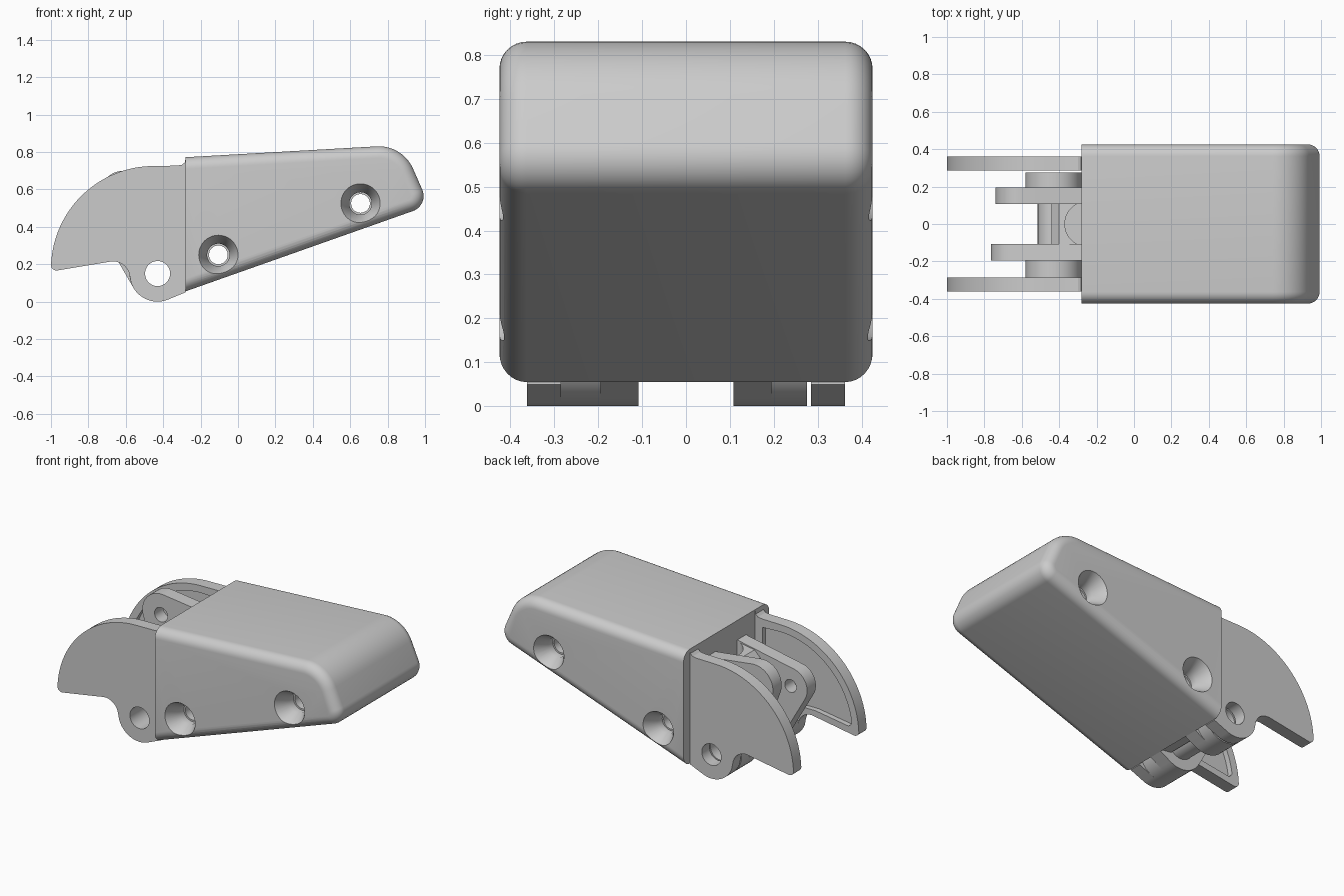
import bpy, bmesh, math
from mathutils import Vector
from mathutils.geometry import convex_hull_2d

cube = bpy.data.objects.get("Cube")
if cube:
    bpy.data.objects.remove(cube, do_unlink=True)

grey = bpy.data.materials.new("plain grey")
grey.use_nodes = True
COLOUR = (0.6, 0.6, 0.6, 1)
grey.diffuse_color = COLOUR
grey.node_tree.nodes["Principled BSDF"].inputs["Base Color"].default_value = COLOUR


def arc(cx, cz, r, a, b, n=32):
    """Points on an arc in the side plane, angles in degrees."""
    angles = [math.radians(a + (b - a) * i / n) for i in range(n + 1)]
    return [(cx + r * math.cos(t), cz + r * math.sin(t)) for t in angles]


def circle(cx, cz, r, n=48):
    return arc(cx, cz, r, 0, 360, n)[:-1]


def fillet(before, corner, after, r, n=10):
    """Round one profile corner with a true arc."""
    p, a, b = Vector(corner), Vector(before), Vector(after)
    u, v = (a - p).normalized(), (b - p).normalized()
    half = u.angle(v) / 2
    centre = p + (u + v).normalized() * (r / math.sin(half))
    start = p + u * (r / math.tan(half)) - centre
    end = p + v * (r / math.tan(half)) - centre
    points = []
    for i in range(n + 1):
        spoke = start.lerp(end, i / n).normalized() * r
        points.append(tuple(centre + spoke))
    return points


def hull(points):
    return [points[i] for i in convex_hull_2d(points)]


def prism(name, profile, y0, y1, bevel=0, open_x=None):
    """Extrude a side profile along y, optionally rounding both rims."""
    bm = bmesh.new()
    face = bm.faces.new([bm.verts.new((x, y0, z)) for x, z in profile])
    out = bmesh.ops.extrude_face_region(bm, geom=[face])
    for v in out["geom"]:
        if isinstance(v, bmesh.types.BMVert):
            v.co.y = y1
    bmesh.ops.recalc_face_normals(bm, faces=bm.faces)
    if bevel:
        rim = [e for e in bm.edges
               if abs(e.verts[0].co.y - e.verts[1].co.y) < 1e-5
               and not all(abs(v.co.x - open_x) < 1e-4 for v in e.verts)]
        bmesh.ops.bevel(bm, geom=rim, offset=bevel, segments=8,
                        profile=0.5, affect='EDGES', clamp_overlap=False)
    mesh = bpy.data.meshes.new(name)
    bm.to_mesh(mesh)
    bm.free()
    mesh.materials.append(grey)
    ob = bpy.data.objects.new(name, mesh)
    bpy.context.collection.objects.link(ob)
    return ob


def lathe_cutter(x, z, rings):
    """Round cutter along y from (y, radius) rings."""
    bm = bmesh.new()
    loops = [[bm.verts.new((px, y, pz)) for px, pz in circle(x, z, r)] for y, r in rings]
    n = len(loops[0])
    for a, b in zip(loops, loops[1:]):
        for i in range(n):
            bm.faces.new((a[i], a[(i + 1) % n], b[(i + 1) % n], b[i]))
    bm.faces.new(loops[0])
    bm.faces.new(loops[-1])
    bmesh.ops.recalc_face_normals(bm, faces=bm.faces)
    mesh = bpy.data.meshes.new("cutter")
    bm.to_mesh(mesh)
    bm.free()
    ob = bpy.data.objects.new("cutter", mesh)
    bpy.context.collection.objects.link(ob)
    return ob


def cut(ob, cutter):
    """Subtract the cutter for good and remove it."""
    cutter.hide_render = True
    mod = ob.modifiers.new("cut", 'BOOLEAN')
    mod.operation, mod.solver, mod.object = 'DIFFERENCE', 'EXACT', cutter
    bpy.context.view_layer.update()
    mesh = bpy.data.meshes.new_from_object(
        ob.evaluated_get(bpy.context.evaluated_depsgraph_get()))
    ob.modifiers.clear()
    ob.data = mesh
    mesh.materials.clear()
    mesh.materials.append(grey)
    bpy.data.objects.remove(cutter, do_unlink=True)


def drill(ob, x, z, r):
    cut(ob, lathe_cutter(x, z, [(-1, r), (1, r)]))


parts = []
BACK = -0.28
PIN = (-0.43, 0.15)
PIN_HOLE = 0.067

# Housing: tapered rounded block with countersunk cross holes
base, crown, tip, top = (BACK, 0.055), (0.88, 0.838), (1.022, 0.515), (BACK, 0.772)
outline = [base] + fillet(base, tip, crown, 0.085) + fillet(tip, crown, top, 0.2) + [top]
housing = prism("housing", outline, -0.425, 0.425, 0.062, BACK)
for x, z in ((-0.105, 0.25), (0.655, 0.525)):
    cut(housing, lathe_cutter(x, z, [(-0.45, 0.12), (-0.425, 0.105), (-0.345, 0.06),
                                     (-0.30, 0.06), (-0.30, 0.05), (0.30, 0.05),
                                     (0.30, 0.06), (0.345, 0.06), (0.425, 0.105),
                                     (0.45, 0.12)]))
parts.append(housing)

# Side guards: curved fins with a shallow pocket on the inner face
heel, notch, shelf = (-1.005, 0.16), (-0.60, 0.228), (-0.565, 0.08)
fin = [(BACK, 0.77), (-0.284, 0.745), (-0.30, 0.731), (-0.33, 0.727)]
fin += arc(-0.45, 0.175, 0.55, 90, 177)
fin += fillet(fin[-1], heel, notch, 0.03)
fin += fillet(heel, notch, shelf, 0.09)
fin += arc(*PIN, 0.15, 200, 290) + [(BACK, 0.05)]
pocket = [(-0.33, 0.675)] + arc(-0.45, 0.175, 0.505, 90, 173)
pocket += [(-0.93, 0.215), (-0.70, 0.25), (-0.62, 0.25)]
pocket += arc(*PIN, 0.185, 150, 60, 12) + [(-0.33, 0.33)]
for side, name in ((-1, "front_guard"), (1, "back_guard")):
    guard = prism(name, fin, side * 0.285, side * 0.362)
    cut(guard, prism("pocket", pocket, side * 0.27, side * 0.318))
    drill(guard, *PIN, PIN_HOLE)
    parts.append(guard)

# Inner arms: rounded lever plates running from the pin to an upper eye
for name, eye, r, hole, high, y0, y1 in (
        ("back_arm", (-0.61, 0.57), 0.13, 0.045, 0.66, 0.108, 0.195),
        ("front_arm", (-0.65, 0.46), 0.115, 0.04, 0.65, -0.195, -0.108)):
    shape = circle(*eye, r) + circle(*PIN, 0.15) + [(BACK, high), (BACK, 0.06)]
    arm = prism(name, hull(shape), y0, y1)
    drill(arm, *eye, hole)
    drill(arm, *PIN, PIN_HOLE)
    parts.append(arm)

# Pin bosses beside the arms and the sleeve between them
for name, r, y0, y1 in (("back_boss", 0.15, 0.195, 0.276),
                        ("front_boss", 0.15, -0.285, -0.195),
                        ("pin_sleeve", 0.085, -0.108, 0.108)):
    boss = prism(name, circle(*PIN, r), y0, y1)
    drill(boss, *PIN, PIN_HOLE)
    parts.append(boss)

# Web joining the arms, with a round channel sunk into its top
web = prism("web", [(-0.44, 0.22), (-0.36, 0.08), (BACK, 0.07),
                    (BACK, 0.64), (-0.40, 0.62), (-0.44, 0.58)], -0.108, 0.108)
bpy.ops.mesh.primitive_cylinder_add(vertices=48, radius=0.12, depth=0.5,
                                    location=(-0.25, 0, 0.6))
cut(web, bpy.context.object)
drill(web, *PIN, PIN_HOLE)
parts.append(web)

# Smooth the rounds, keep the machined edges crisp
bpy.ops.object.select_all(action='DESELECT')
for ob in parts:
    ob.select_set(True)
bpy.context.view_layer.objects.active = housing
bpy.ops.object.shade_smooth_by_angle(angle=math.radians(30))
